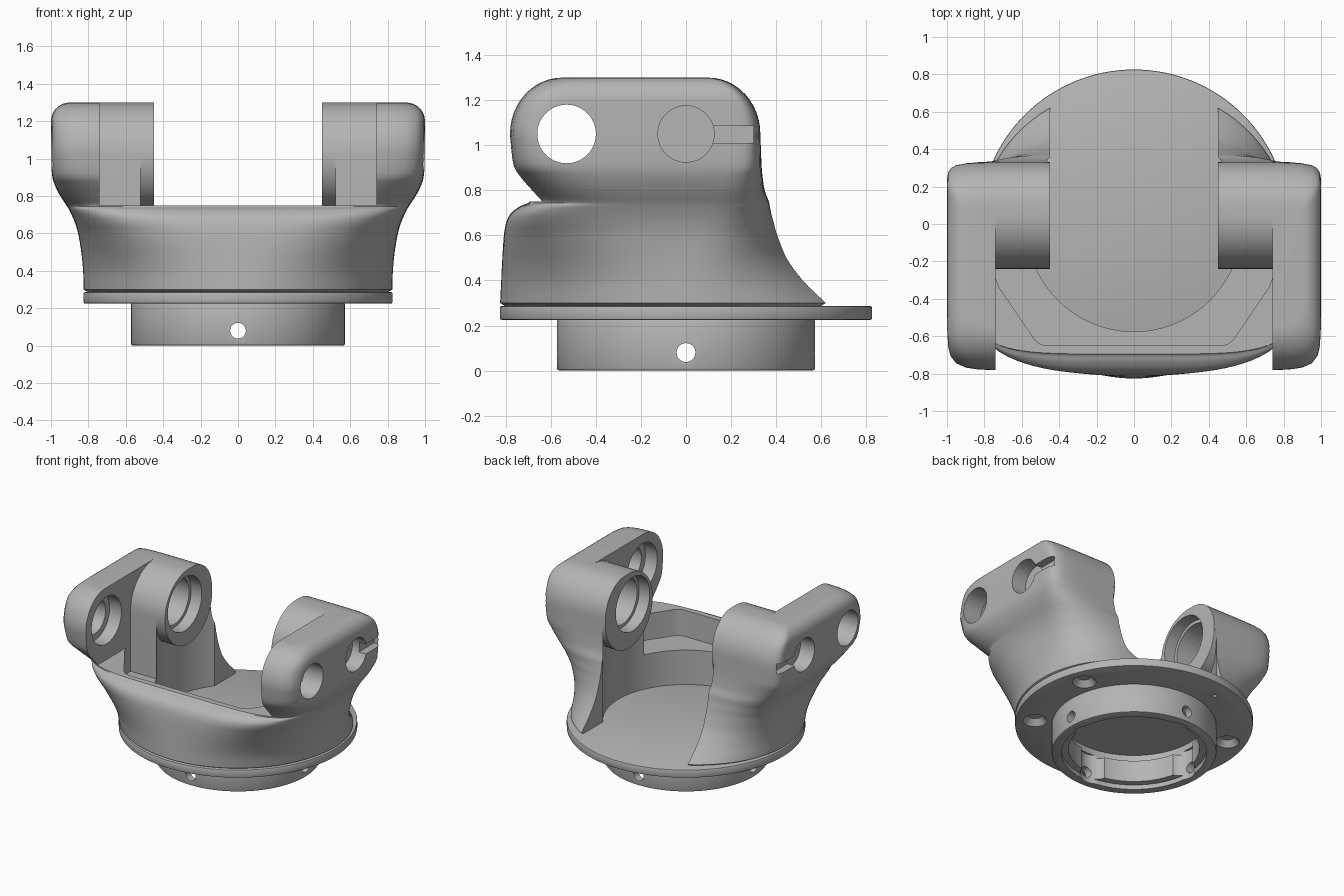
import bpy, bmesh, math
from mathutils import Matrix, Vector

old = bpy.data.objects.get("Cube")
if old:
    bpy.data.objects.remove(old)

GREY = 0.46
metal = bpy.data.materials.new("cast grey metal")
metal.use_nodes = True
metal.diffuse_color = (GREY, GREY, GREY, 1)
bsdf = next(n for n in metal.node_tree.nodes if n.type == "BSDF_PRINCIPLED")
bsdf.inputs["Base Color"].default_value = (GREY, GREY, GREY, 1)


def finish(name, bm):
    bmesh.ops.recalc_face_normals(bm, faces=bm.faces)
    mesh = bpy.data.meshes.new(name)
    bm.to_mesh(mesh)
    bm.free()
    mesh.materials.append(metal)
    ob = bpy.data.objects.new(name, mesh)
    bpy.context.collection.objects.link(ob)
    return ob


def cylinder(name, start, end, r1, r2=None, sides=64):
    """Cylinder or cone between two points."""
    a, b = Vector(start), Vector(end)
    axis = b - a
    turn = Vector((0, 0, 1)).rotation_difference(axis).to_matrix().to_4x4()
    bm = bmesh.new()
    bmesh.ops.create_cone(bm, cap_ends=True, segments=sides, radius1=r1,
                          radius2=r1 if r2 is None else r2, depth=axis.length,
                          matrix=Matrix.Translation((a + b) / 2) @ turn)
    return finish(name, bm)


def prism(name, outline, z0, z1):
    bm = bmesh.new()
    low, high = [[bm.verts.new((x, y, z)) for x, y in outline] for z in (z0, z1)]
    bm.faces.new(low)
    bm.faces.new(high)
    for i in range(len(low)):
        j = (i + 1) % len(low)
        bm.faces.new((low[i], low[j], high[j], high[i]))
    return finish(name, bm)


def box(name, x0, x1, y0, y1, z0, z1):
    return prism(name, [(x0, y0), (x1, y0), (x1, y1), (x0, y1)], z0, z1)


def apply(ob, mod):
    bpy.context.view_layer.objects.active = ob
    bpy.ops.object.modifier_apply(modifier=mod.name)


def combine(ob, other, operation="DIFFERENCE"):
    mod = ob.modifiers.new("combine", "BOOLEAN")
    mod.operation, mod.solver, mod.object = operation, "EXACT", other
    apply(ob, mod)
    bpy.data.objects.remove(other)


def bevel(ob, width):
    mod = ob.modifiers.new("bevel", "BEVEL")
    mod.width, mod.segments, mod.limit_method = width, 2, "ANGLE"
    apply(ob, mod)


def smooth_rows(rows, steps):
    """Catmull-Rom interpolation between table rows."""
    out = []
    for i in range(len(rows) - 1):
        p, a, b, q = (rows[max(0, i - 1)], rows[i], rows[i + 1],
                      rows[min(len(rows) - 1, i + 2)])
        for k in range(steps):
            t = k / steps
            out.append([0.5 * (2 * v + (w - u) * t + (2 * u - 5 * v + 4 * w - x) * t ** 2
                               + (3 * v - u - 3 * w + x) * t ** 3)
                        for u, v, w, x in zip(p, a, b, q)])
    return out + [rows[-1]]


# Yoke body: sections (height, half width, front reach, back reach, squareness)
flare = [
    (0.30, 0.825, 0.825, 0.74, 2), (0.40, 0.828, 0.82, 0.60, 2.15),
    (0.50, 0.838, 0.815, 0.49, 2.5), (0.60, 0.855, 0.808, 0.425, 3.1),
    (0.66, 0.873, 0.797, 0.398, 3.7), (0.70, 0.89, 0.775, 0.383, 4.2),
    (0.73, 0.905, 0.735, 0.375, 4.7), (0.75, 0.917, 0.695, 0.37, 5),
    (0.80, 0.95, 0.71, 0.35, 6.2), (0.86, 0.98, 0.745, 0.34, 8),
    (0.92, 0.995, 0.77, 0.335, 11), (1.05, 1.0, 0.782, 0.33, 14)]
sections = [(0.285, 0.80, 0.80, 0.72, 2)] + smooth_rows(flare, 4)
for i in range(1, 13):
    t = i / 12 * math.pi / 2
    z = 1.05 + 0.25 * math.sin(t)
    side = 0.9 + math.sqrt(max(0, 0.01 - max(0, z - 1.2) ** 2))
    reach = 0.23 * math.cos(t)
    sections.append((z, side, 0.552 + reach, 0.1 + reach, 14))

bm = bmesh.new()
COUNT = 144
rings = []
for z, a, front, back, n in sections:
    ring = []
    for i in range(COUNT):
        t = math.tau * i / COUNT
        c, s = math.cos(t), math.sin(t)
        r = (abs(c) ** n + abs(s) ** n) ** (-1 / n)
        ring.append(bm.verts.new((a * r * c, (back if s > 0 else front) * r * s, z)))
    rings.append(ring)
for low, high in zip(rings, rings[1:]):
    for i in range(COUNT):
        j = (i + 1) % COUNT
        bm.faces.new((low[i], low[j], high[j], high[i]))
bm.faces.new(rings[0])
bm.faces.new(rings[-1])
body = finish("yoke_body", bm)

# Open middle, front gap between arms, stepped pocket and round bore
BOSS_Y, BOSS_Z, BOSS_R = 0.045, 1.015, 0.285
combine(body, box("cut", -0.45, 0.45, -0.24, 1, 0.2, 1.5))
combine(body, box("cut", -0.74, 0.74, -1, -0.24, 0.75, 1.1))
combine(body, box("cut", -0.74, 0.74, -1, BOSS_Y, BOSS_Z, 1.5))
right_half = [(0.47, -0.65), (0.50, -0.643), (0.53, -0.62), (0.72, -0.34),
              (0.74, -0.29), (0.74, -0.24)]
pocket = right_half + [(-x, y) for x, y in reversed(right_half)]
combine(body, prism("cut", pocket, 0.55, 0.8))
combine(body, cylinder("cut", (0, 0, 0.2), (0, 0, BOSS_Z), 0.575, sides=96))

# Bearing bosses, bores and key slots on both arms
HOLE_Z = 1.05
for s in (1, -1):
    def along_x(x0, x1, y, r, z=HOLE_Z):
        return cylinder("pin", (s * x0, y, z), (s * x1, y, z), r)
    combine(body, along_x(0.45, 0.8, BOSS_Y, BOSS_R, BOSS_Z), "UNION")
    for x0, x1, y, r in [(0.4, 0.54, 0, 0.205), (0.5, 0.74, 0, 0.18),
                         (0.88, 1.1, 0, 0.125), (0.6, 1.1, -0.53, 0.13),
                         (0.6, 0.84, -0.53, 0.18)]:
        combine(body, along_x(x0, x1, y, r))
    x0, x1 = sorted((s * 0.94, s * 1.1))
    combine(body, box("cut", x0, x1, 0.08, 0.30, 1.01, 1.085))

# Flange with thin floor, countersunk bolt holes and a small pin hole
flange = cylinder("base_flange", (0, 0, 0.225), (0, 0, 0.287), 0.826, sides=128)
bevel(flange, 0.008)
combine(flange, cylinder("cut", (0, 0, 0.2), (0, 0, 0.272), 0.505))
for degrees in (20, 160, -35, -145, -90):
    x, y = 0.69 * math.cos(math.radians(degrees)), 0.69 * math.sin(math.radians(degrees))
    combine(flange, cylinder("cut", (x, y, 0.22), (x, y, 0.267), 0.088, 0.045, 32))
combine(flange, cylinder("cut", (-0.17, 0.67, 0.2), (-0.17, 0.67, 0.275), 0.015, sides=16))

# Locating ring with padded inside wall and four radial holes
ring = cylinder("locating_ring", (0, 0, 0), (0, 0, 0.228), 0.573, sides=96)
bevel(ring, 0.012)
combine(ring, cylinder("cut", (0, 0, -0.1), (0, 0, 0.3), 0.455))
combine(ring, cylinder("cut", (0, 0, -0.1), (0, 0, 0.035), 0.505))
combine(ring, cylinder("cut", (0, 0, 0.2), (0, 0, 0.3), 0.505))
for i in range(4):
    d = Vector((math.cos(i * math.pi / 2), math.sin(i * math.pi / 2), 0))
    notch = d * 0.41
    combine(ring, cylinder("cut", notch - Vector((0, 0, 0.1)),
                           notch + Vector((0, 0, 0.3)), 0.11, sides=32))
    lift = Vector((0, 0, 0.08))
    combine(ring, cylinder("cut", d * 0.3 + lift, d * 0.7 + lift, 0.042, sides=24))

# Smooth curved faces, keep machined edges crisp
bpy.ops.object.select_all(action="DESELECT")
for ob in (body, flange, ring):
    ob.select_set(True)
bpy.context.view_layer.objects.active = body
bpy.ops.object.shade_smooth_by_angle(angle=math.radians(32))
